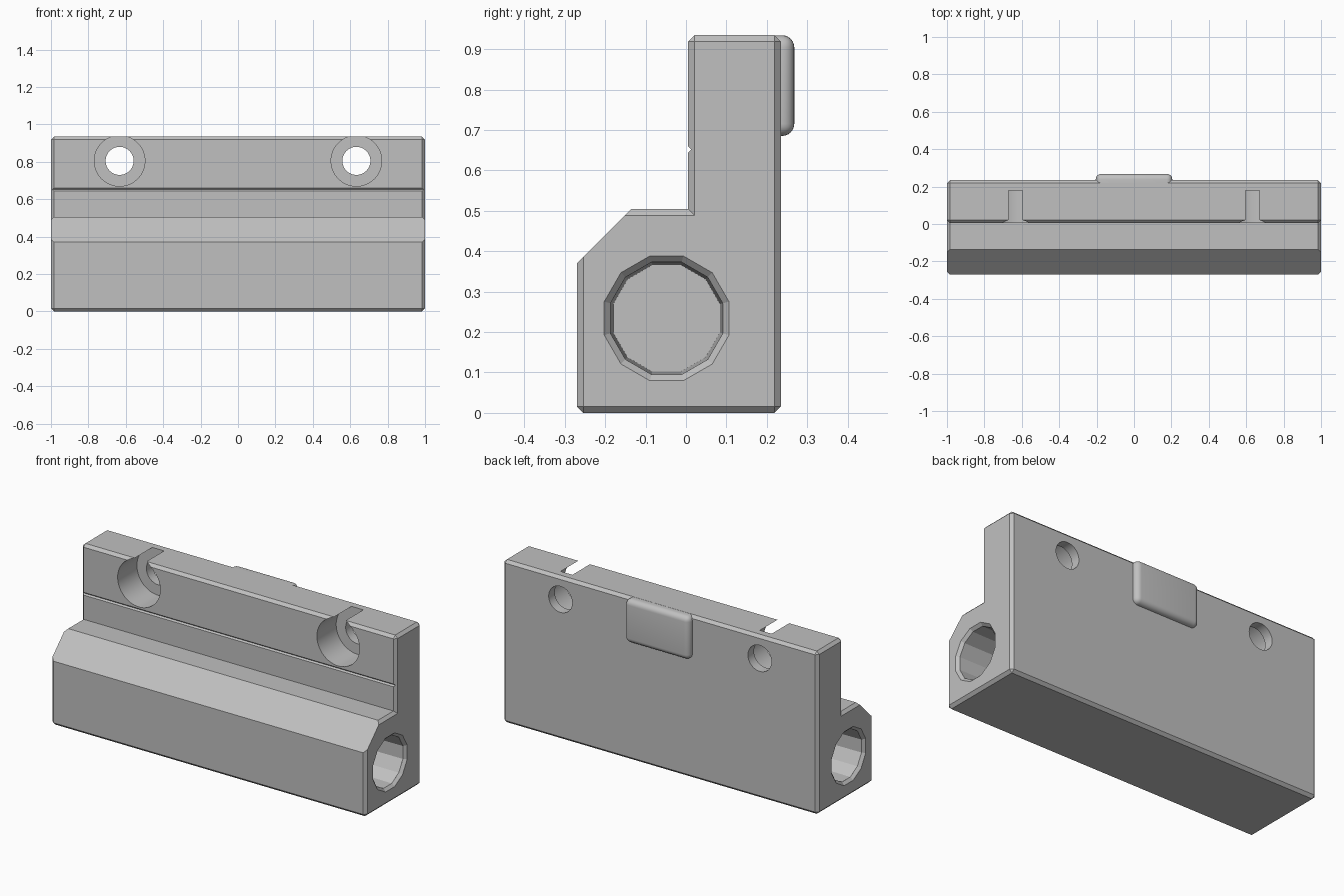
import bpy, bmesh
from math import radians, cos
from mathutils import Matrix, Vector

cube = bpy.data.objects.get("Cube")
if cube:
    bpy.data.objects.remove(cube, do_unlink=True)

grey = bpy.data.materials.new("plain grey")
grey.use_nodes = True
grey.diffuse_color = (0.53, 0.53, 0.53, 1)
grey.node_tree.nodes["Principled BSDF"].inputs["Base Color"].default_value = grey.diffuse_color

CHAMFER = 0.016


def to_object(name, bm):
    bmesh.ops.recalc_face_normals(bm, faces=bm.faces)
    mesh = bpy.data.meshes.new(name)
    bm.to_mesh(mesh)
    bm.free()
    mesh.materials.append(grey)
    obj = bpy.data.objects.new(name, mesh)
    bpy.context.collection.objects.link(obj)
    return obj


def prism(profile, half):
    """Extrude a (y, z) profile along x."""
    bm = bmesh.new()
    face = bm.faces.new([bm.verts.new((-half, y, z)) for y, z in profile])
    out = bmesh.ops.extrude_face_region(bm, geom=[face])["geom"]
    verts = [v for v in out if isinstance(v, bmesh.types.BMVert)]
    bmesh.ops.translate(bm, verts=verts, vec=(2 * half, 0, 0))
    bmesh.ops.recalc_face_normals(bm, faces=bm.faces)
    return bm


def drill(start, end, r1, r2, sides, turn=0):
    """Round or many-sided cutter between two points."""
    a, b = Vector(start), Vector(end)
    rot = (b - a).to_track_quat('Z', 'Y').to_matrix().to_4x4()
    bm = bmesh.new()
    bmesh.ops.create_cone(
        bm, cap_ends=True, segments=sides, radius1=r1, radius2=r2, depth=(b - a).length,
        matrix=Matrix.Translation((a + b) / 2) @ rot @ Matrix.Rotation(turn, 4, 'Z'))
    return to_object("cutter", bm)


def select_only(obj):
    bpy.ops.object.select_all(action='DESELECT')
    obj.select_set(True)
    bpy.context.view_layer.objects.active = obj


def cut(obj, cutter):
    cutter.hide_render = True
    select_only(obj)
    mod = obj.modifiers.new("cut", 'BOOLEAN')
    mod.operation, mod.solver, mod.object = 'DIFFERENCE', 'EXACT', cutter
    bpy.ops.object.modifier_apply(modifier=mod.name)
    bpy.data.objects.remove(cutter, do_unlink=True)


# L-shaped body, every outer edge chamfered but the inner corner left sharp
bm = prism([(-0.27, 0), (0.235, 0), (0.235, 0.935), (0.005, 0.935),
            (0.005, 0.505), (-0.27, 0.505)], 1.0)
outer = [e for e in bm.edges if e.is_convex]
bmesh.ops.bevel(bm, geom=outer, offset=CHAMFER, offset_type='OFFSET',
                segments=1, profile=0.5, affect='EDGES')
body = to_object("body", bm)

# Sloped front shoulder and the fine groove across the upright
cut(body, to_object("cutter", prism([(-0.32, 0.32), (-0.085, 0.555), (-0.32, 0.555)], 1.1)))
cut(body, to_object("cutter", prism([(-0.003, 0.636), (0.013, 0.652), (-0.003, 0.668)], 1.1)))

# Counterbored screw holes and twelve-sided end sockets on both sides
flat = 1 / cos(radians(15))
for s in (-1, 1):
    x, z = 0.633 * s, 0.805
    cut(body, drill((x, -0.1, z), (x, 0.18, z), 0.1353, 0.1353, 64))
    cut(body, drill((x, 0.1, z), (x, 0.3, z), 0.075, 0.075, 48))
    y, z = -0.048, 0.234
    cut(body, drill((0.4 * s, y, z), (0.99 * s, y, z), 0.132 * flat, 0.139 * flat, 12, radians(15)))
    cut(body, drill((0.984 * s, y, z), (1.01 * s, y, z), 0.139 * flat, 0.164 * flat, 12, radians(15)))

# Rounded pad on the back
bm = bmesh.new()
bmesh.ops.create_cube(bm, size=1, matrix=Matrix.Translation((0, 0.242, 0.81))
                      @ Matrix.Diagonal((0.41, 0.052, 0.249, 1)))
rounded = [e for e in bm.edges if any(v.co.y > 0.242 for v in e.verts)]
bmesh.ops.bevel(bm, geom=rounded, offset=0.03, offset_type='OFFSET',
                segments=6, profile=0.5, affect='EDGES')
pad = to_object("back_pad", bm)

for obj, angle in ((body, 15), (pad, 35)):
    select_only(obj)
    bpy.ops.object.shade_smooth_by_angle(angle=radians(angle))
